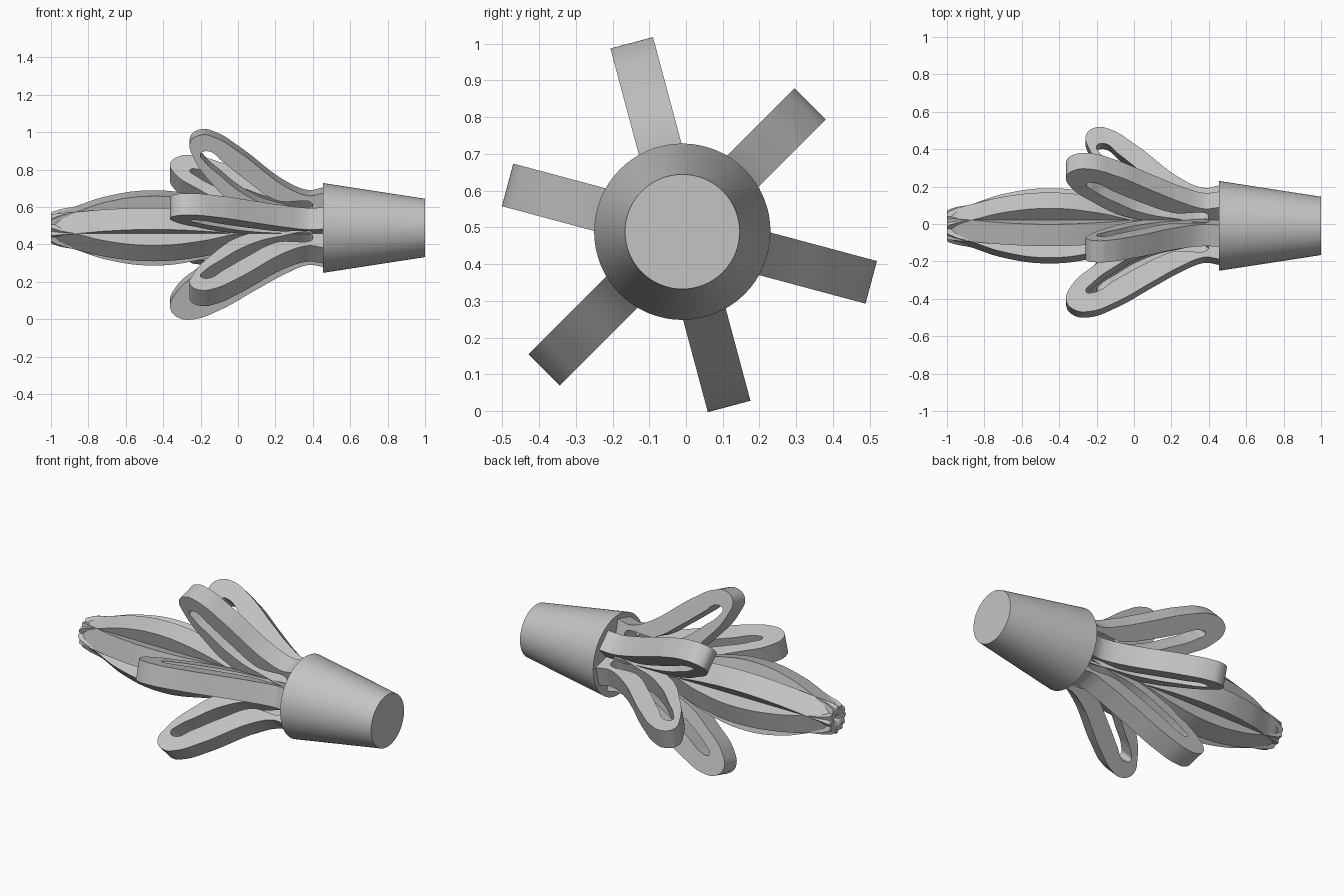
import bpy, bmesh, math

cube = bpy.data.objects.get("Cube")
if cube:
    bpy.data.objects.remove(cube, do_unlink=True)

CENTRE_Y, CENTRE_Z = -0.01, 0.488
HALF_WIDTH = 0.06

grey = bpy.data.materials.new("plain_grey")
grey.use_nodes = True
COLOUR = (0.55, 0.55, 0.55, 1)
grey.diffuse_color = COLOUR
grey.node_tree.nodes["Principled BSDF"].inputs["Base Color"].default_value = COLOUR


def smooth(obj):
    bpy.ops.object.select_all(action='DESELECT')
    obj.select_set(True)
    bpy.context.view_layer.objects.active = obj
    bpy.ops.object.shade_smooth_by_angle(angle=math.radians(35))


def plate_mesh(name, *outlines):
    """Extrude closed smooth outlines (length, radius); later outlines are holes."""
    curve = bpy.data.curves.new(name + "_profile", 'CURVE')
    curve.dimensions = '2D'
    curve.fill_mode = 'BOTH'
    curve.extrude = HALF_WIDTH
    curve.resolution_u = 10
    for pts in outlines:
        spline = curve.splines.new('BEZIER')
        spline.bezier_points.add(len(pts) - 1)
        for bp, (x, r) in zip(spline.bezier_points, pts):
            bp.co = (x, r, 0)
            bp.handle_left_type = bp.handle_right_type = 'AUTO'
        spline.use_cyclic_u = True
    temp = bpy.data.objects.new(name + "_profile", curve)
    bpy.context.collection.objects.link(temp)
    bpy.context.view_layer.update()
    deps = bpy.context.evaluated_depsgraph_get()
    mesh = bpy.data.meshes.new_from_object(temp.evaluated_get(deps))
    bpy.data.objects.remove(temp, do_unlink=True)
    bm = bmesh.new()
    bm.from_mesh(mesh)
    bmesh.ops.remove_doubles(bm, verts=bm.verts, dist=0.0002)
    bmesh.ops.recalc_face_normals(bm, faces=bm.faces)
    bm.to_mesh(mesh)
    bm.free()
    mesh.materials.clear()
    mesh.materials.append(grey)
    return mesh


def ring(name, mesh, start, step, count):
    """Place copies of a plate around the long axis."""
    for i in range(count):
        obj = bpy.data.objects.new(f"{name}_{i + 1}", mesh)
        bpy.context.collection.objects.link(obj)
        obj.location = (0, CENTRE_Y, CENTRE_Z)
        obj.rotation_euler = (math.radians(start + step * i), 0, 0)
        if i == 0:
            smooth(obj)


# Steep looped petals
steep = plate_mesh(
    "steep_petal",
    [(.5, .195), (.37, .195), (.27, .235), (0, .44), (-.12, .515), (-.2, .53),
     (-.255, .49), (-.235, .4), (-.13, .25), (0, .13), (.2, .07), (.5, .05)],
    [(-.2, .425), (-.16, .44), (-.08, .38), (.05, .275), (.2, .17), (.4, .125),
     (.2, .13), (.03, .205), (-.1, .31), (-.18, .385)])
ring("steep_petal", steep, 105, 120, 3)

# Longer, shallower looped petals
shallow = plate_mesh(
    "shallow_petal",
    [(.5, .185), (.37, .19), (.25, .24), (.1, .325), (-.1, .44), (-.24, .49),
     (-.32, .48), (-.362, .43), (-.33, .34), (-.22, .24), (-.1, .155),
     (.05, .1), (.2, .07), (.5, .05)],
    [(-.255, .38), (-.22, .385), (-.1, .315), (.05, .23), (.2, .16), (.4, .12),
     (.2, .12), (.03, .165), (-.1, .24), (-.22, .33)])
ring("shallow_petal", shallow, 45, 120, 3)

# Closed central bud with a star-shaped tip
bud = plate_mesh(
    "bud_petal",
    [(.5, .05), (.15, .06), (0, .1), (-.2, .16), (-.45, .192), (-.7, .16),
     (-.88, .1), (-.97, .073), (-1, .05), (-.95, 0), (-.5, 0), (0, 0), (.5, 0)])
ring("bud_petal", bud, 45, 60, 6)

# Tapered base cup
X0, X1 = .455, 1.0
bpy.ops.mesh.primitive_cone_add(
    vertices=64, radius1=.24, radius2=.156, depth=X1 - X0,
    location=((X0 + X1) / 2, CENTRE_Y, CENTRE_Z), rotation=(0, math.pi / 2, 0))
cup = bpy.context.object
cup.name = "base_cup"
cup.data.materials.append(grey)
smooth(cup)
